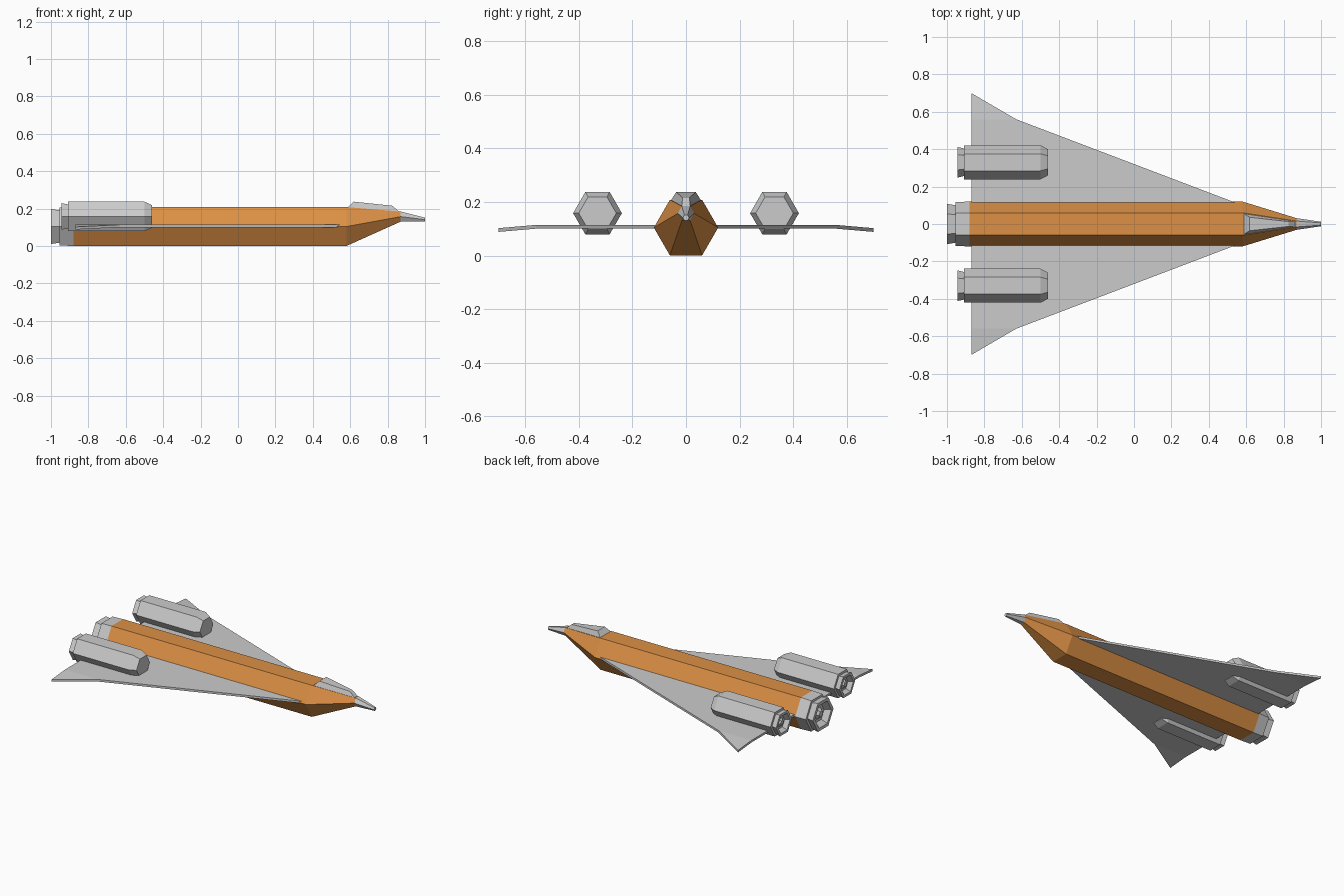
import bpy, bmesh, math

if "Cube" in bpy.data.objects:
    bpy.data.objects.remove(bpy.data.objects["Cube"])

orange = bpy.data.materials.new("orange_paint")
orange.diffuse_color = (0.72, 0.28, 0.06, 1)
orange.use_nodes = True
orange.node_tree.nodes["Principled BSDF"].inputs["Base Color"].default_value = orange.diffuse_color


def finish(name, bm, mat=None):
    bmesh.ops.recalc_face_normals(bm, faces=bm.faces)
    me = bpy.data.meshes.new(name)
    bm.to_mesh(me)
    bm.free()
    ob = bpy.data.objects.new(name, me)
    bpy.context.collection.objects.link(ob)
    if mat:
        me.materials.append(mat)
    return ob


def hex_loft(name, rings, y=0, mat=None):
    """Six-sided body along x; each ring is (x, centre z, radius)."""
    bm = bmesh.new()
    loops = [[bm.verts.new((x, y + r * math.cos(i * math.pi / 3),
                            z + r * math.sin(i * math.pi / 3))) for i in range(6)]
             for x, z, r in rings]
    for a, b in zip(loops, loops[1:]):
        for i in range(6):
            j = (i + 1) % 6
            bm.faces.new((a[i], a[j], b[j], b[i]))
    bm.faces.new(loops[0])
    bm.faces.new(loops[-1])
    return finish(name, bm, mat)


def prism(name, bottom, top):
    """Solid between two matching outlines."""
    bm = bmesh.new()
    a = [bm.verts.new(p) for p in bottom]
    b = [bm.verts.new(p) for p in top]
    n = len(a)
    for i in range(n):
        j = (i + 1) % n
        bm.faces.new((a[i], a[j], b[j], b[i]))
    bm.faces.new(a)
    bm.faces.new(b)
    return finish(name, bm)


# Fuselage with tapered nose, and grey nose tip
ZF = 0.104
hex_loft("fuselage", [(-0.88, ZF, 0.12), (0.58, ZF, 0.12), (0.87, 0.157, 0.031)], mat=orange)
hex_loft("nose_tip", [(0.87, 0.157, 0.031), (1.0, 0.141, 0.012)])

# Tail collar flowing into the hollow main nozzle
hex_loft("main_nozzle", [(-0.88, ZF, 0.12), (-0.955, ZF, 0.117), (-0.955, ZF, 0.1),
                         (-1.0, ZF, 0.108), (-1.0, ZF, 0.085), (-0.965, ZF, 0.06),
                         (-0.965, ZF, 0.04), (-0.985, ZF, 0.02)])

# Canopy
prism("canopy",
      [(0.58, -0.06, 0.2), (0.868, -0.016, 0.178), (0.868, 0.016, 0.178), (0.58, 0.06, 0.2)],
      [(0.618, -0.036, 0.237), (0.825, -0.013, 0.215), (0.825, 0.013, 0.215), (0.618, 0.036, 0.237)])

for side, s in (("left", 1), ("right", -1)):
    # Wing engine
    y, z = 0.33 * s, 0.158
    hex_loft(side + "_engine", [(-0.46, z, 0.07), (-0.50, z, 0.091), (-0.91, z, 0.091),
                                (-0.91, z, 0.074), (-0.945, z, 0.082), (-0.945, z, 0.064),
                                (-0.918, z, 0.045), (-0.918, z, 0.03), (-0.932, z, 0.015)], y)

    # Delta wing with drooped tip
    bm = bmesh.new()
    outline = [(0.58, 0.1, 0.1), (-0.63, 0.56, 0.1), (-0.87, 0.56, 0.1), (-0.87, 0.1, 0.1),
               (-0.87, 0.7, 0.088)]
    low = [bm.verts.new((px, py * s, pz)) for px, py, pz in outline]
    high = [bm.verts.new((px, py * s, pz + 0.014)) for px, py, pz in outline]
    for v in (low, high):
        bm.faces.new(v[:4])
        bm.faces.new((v[1], v[4], v[2]))
    for i, j in ((0, 1), (1, 4), (4, 2), (2, 3), (3, 0)):
        bm.faces.new((low[i], low[j], high[j], high[i]))
    finish(side + "_wing", bm)
